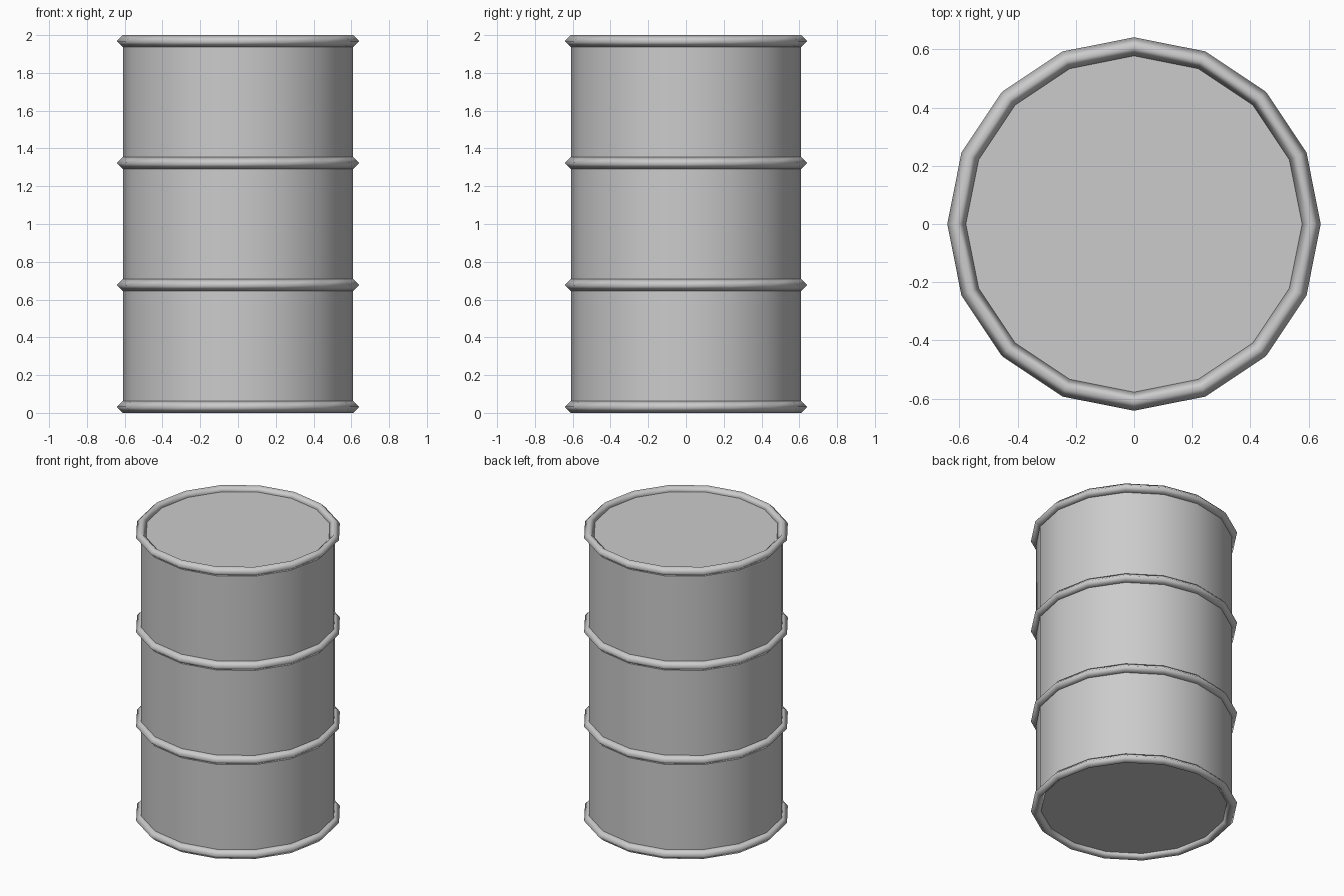
import bpy, math

if "Cube" in bpy.data.objects:
    bpy.data.objects.remove(bpy.data.objects["Cube"])

SIDES = 16
RADIUS = 0.61
TUBE = 0.032
HEIGHT = 2.0


def smooth(angle):
    bpy.ops.object.shade_smooth_by_angle(angle=math.radians(angle))


# Drum body, whose flat caps sit recessed at the middle of the end rims
bpy.ops.mesh.primitive_cylinder_add(vertices=SIDES, radius=RADIUS,
                                    depth=HEIGHT - 2 * TUBE,
                                    location=(0, 0, HEIGHT / 2))
bpy.context.object.name = "drum_body"
smooth(40)

# Two end rims and two evenly spaced ribs, all diamond-section rings
names = ["bottom_rim", "lower_rib", "upper_rib", "top_rim"]
step = (HEIGHT - 2 * TUBE) / 3
for i, name in enumerate(names):
    bpy.ops.mesh.primitive_torus_add(major_segments=SIDES, minor_segments=4,
                                     major_radius=RADIUS, minor_radius=TUBE,
                                     location=(0, 0, TUBE + i * step))
    bpy.context.object.name = name
    smooth(120)
